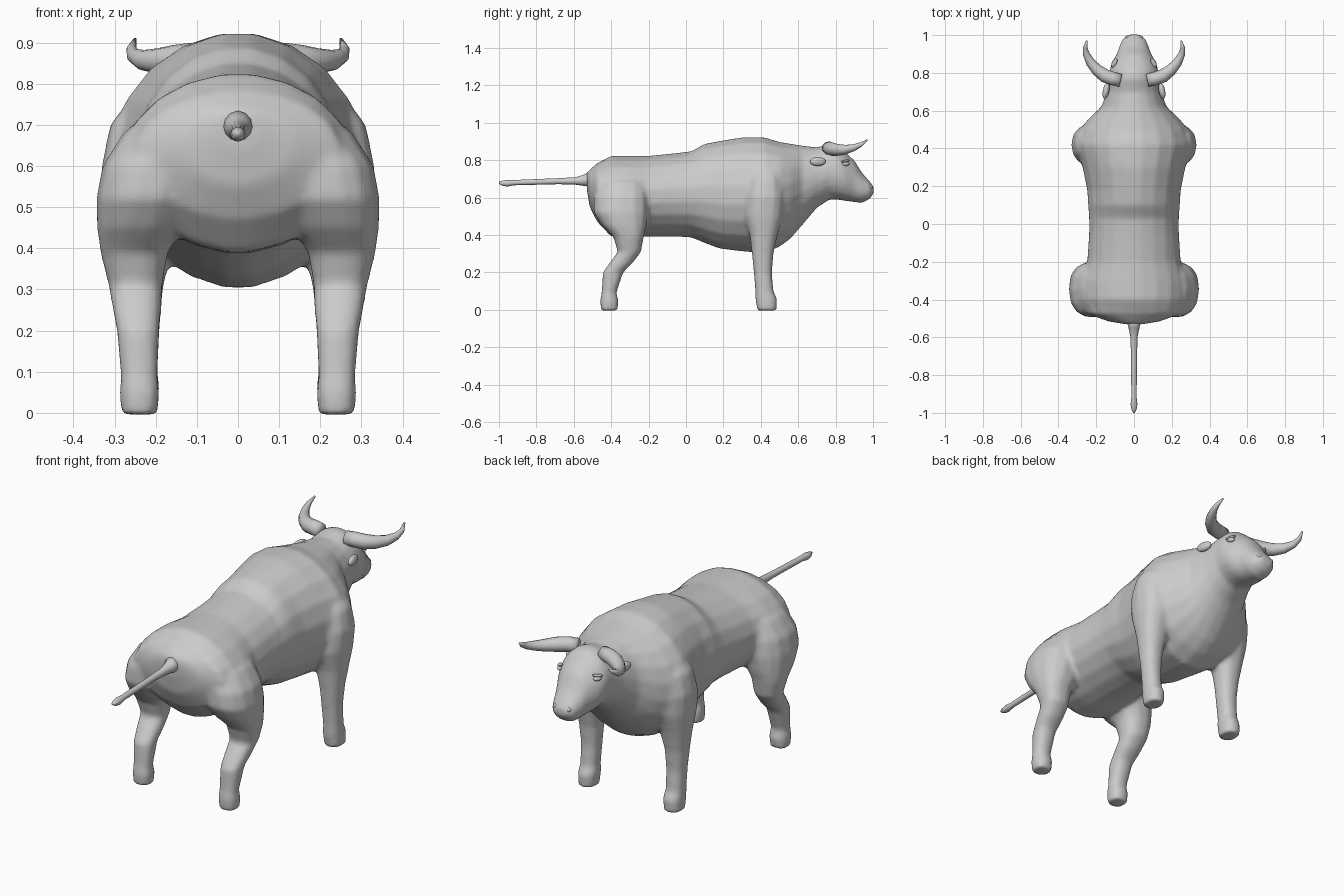
import bpy, bmesh
from math import sin, cos, pi
from mathutils import Vector

if "Cube" in bpy.data.objects:
    bpy.data.objects.remove(bpy.data.objects["Cube"])


def loft(name, rings):
    """Skin a list of vertex rings and cap both ends."""
    bm = bmesh.new()
    rows = [[bm.verts.new(p) for p in r] for r in rings]
    n = len(rows[0])
    for a, b in zip(rows, rows[1:]):
        for i in range(n):
            j = (i + 1) % n
            bm.faces.new((a[i], a[j], b[j], b[i]))
    bm.faces.new(rows[0])
    bm.faces.new(rows[-1])
    bmesh.ops.recalc_face_normals(bm, faces=bm.faces)
    me = bpy.data.meshes.new(name)
    bm.to_mesh(me)
    bm.free()
    me.shade_smooth()
    ob = bpy.data.objects.new(name, me)
    bpy.context.collection.objects.link(ob)
    return ob


def power(v, e):
    return (1 if v >= 0 else -1) * abs(v) ** e


def trunk_ring(y, top, bottom, w, n=20):
    pts = []
    for i in range(n):
        a = 2 * pi * (i + .5) / n
        e = 1.06 if sin(a) > 0 else 1.2
        pts.append((w * power(cos(a), e if y < .62 else 1), y,
                    (top + bottom) / 2 + (top - bottom) / 2 * power(sin(a), .97)))
    return pts


def leg_ring(s, z, x0, x1, y0, y1, n=14):
    return [(s * ((x0 + x1) / 2 + (x1 - x0) / 2 * power(cos(2 * pi * i / n), .85)),
             (y0 + y1) / 2 + (y1 - y0) / 2 * power(sin(2 * pi * i / n), .85), z)
            for i in range(n)]


def tube(name, path, n=12):
    """Tapered tube through (x, y, z, radius) points."""
    pts = [Vector(p[:3]) for p in path]
    rings = []
    for i, p in enumerate(pts):
        t = (pts[min(i + 1, len(pts) - 1)] - pts[max(i - 1, 0)]).normalized()
        u = t.cross(Vector((0, 0, 1))).normalized()
        v = t.cross(u)
        rings.append([p + path[i][3] * (u * cos(2 * pi * k / n) + v * sin(2 * pi * k / n))
                      for k in range(n)])
    return loft(name, rings)


def ball(name, loc, size, rot):
    bpy.ops.mesh.primitive_uv_sphere_add(segments=16, ring_count=10, radius=1,
                                         location=loc, rotation=rot)
    ob = bpy.context.object
    ob.name = name
    ob.scale = size
    ob.data.shade_smooth()
    return ob


# Trunk, neck and head: y, top, bottom, half width
body = loft("body", [trunk_ring(*r) for r in [
    (-.53, .735, .64, .05), (-.515, .75, .55, .14), (-.475, .785, .47, .25),
    (-.4, .825, .39, .28), (-.3, .825, .385, .28), (-.2, .825, .39, .25),
    (-.05, .84, .39, .24), (.03, .85, .385, .24), (.1, .89, .355, .245),
    (.18, .905, .325, .25), (.3, .925, .31, .275), (.42, .925, .30, .31),
    (.5, .90, .335, .29), (.56, .89, .38, .24), (.62, .88, .45, .175),
    (.7, .87, .545, .145), (.77, .888, .59, .13), (.81, .88, .588, .13),
    (.85, .845, .582, .12), (.9, .80, .575, .092), (.94, .735, .57, .078),
    (.98, .69, .59, .062), (1.003, .66, .62, .035)]])

# Legs: z, inner x, outer x, back y, front y
hind = [(-.004, .195, .285, -.455, -.365), (.05, .19, .288, -.46, -.36),
        (.09, .195, .285, -.452, -.372), (.2, .19, .295, -.445, -.335),
        (.25, .185, .305, -.41, -.285), (.31, .183, .315, -.365, -.24),
        (.39, .17, .335, -.39, -.225), (.45, .13, .343, -.45, -.21),
        (.52, .1, .345, -.495, -.2), (.6, .08, .33, -.495, -.2),
        (.68, .05, .28, -.47, -.21), (.74, .04, .2, -.42, -.24)]
fore = [(-.004, .195, .283, .38, .485), (.06, .19, .285, .37, .488),
        (.1, .195, .283, .37, .468), (.2, .19, .285, .362, .46),
        (.3, .182, .295, .352, .468), (.4, .16, .31, .34, .49),
        (.5, .13, .325, .31, .52), (.6, .1, .332, .31, .53),
        (.7, .08, .312, .33, .52), (.78, .06, .25, .37, .49)]
parts = [body]
for s in (-1, 1):
    for nm, table in (("hind_leg", hind), ("front_leg", fore)):
        parts.append(loft(nm, [leg_ring(s, *r) for r in table]))

# Fuse the legs into the body and soften the joins
bpy.ops.object.select_all(action='DESELECT')
for o in parts:
    o.select_set(True)
bpy.context.view_layer.objects.active = body
bpy.ops.object.join()
fuse = body.modifiers.new("fuse", 'REMESH')
fuse.mode = 'VOXEL'
fuse.voxel_size = .011
fuse.use_smooth_shade = True
soft = body.modifiers.new("soften", 'SMOOTH')
soft.factor = .5
soft.iterations = 8

# Tail
tube("tail", [(0, -.50, .70, .045), (0, -.545, .692, .03), (0, -.59, .689, .02),
              (0, -.68, .688, .016), (0, -.92, .68, .014), (0, -.955, .677, .018),
              (0, -.98, .677, .014), (0, -1, .68, .005)])

# Horns, ears, eyes, brows and nostrils
for s in (-1, 1):
    tube("horn", [(s * .07, .76, .865, .034), (s * .115, .77, .863, .036),
                  (s * .155, .785, .858, .036), (s * .195, .815, .855, .031),
                  (s * .23, .855, .857, .025), (s * .253, .90, .868, .018),
                  (s * .259, .935, .884, .012), (s * .25, .97, .908, .004)])
    ball("ear", (s * .148, .705, .793), (.017, .043, .024), (0, 0, s * .2))
    ball("eye", (s * .105, .855, .78), (.012, .02, .011), (0, 0, s * .5))
    ball("brow", (s * .104, .853, .795), (.012, .027, .007), (.2, 0, s * .5))
    ball("nostril", (s * .035, .985, .655), (.014, .012, .012), (0, 0, 0))
